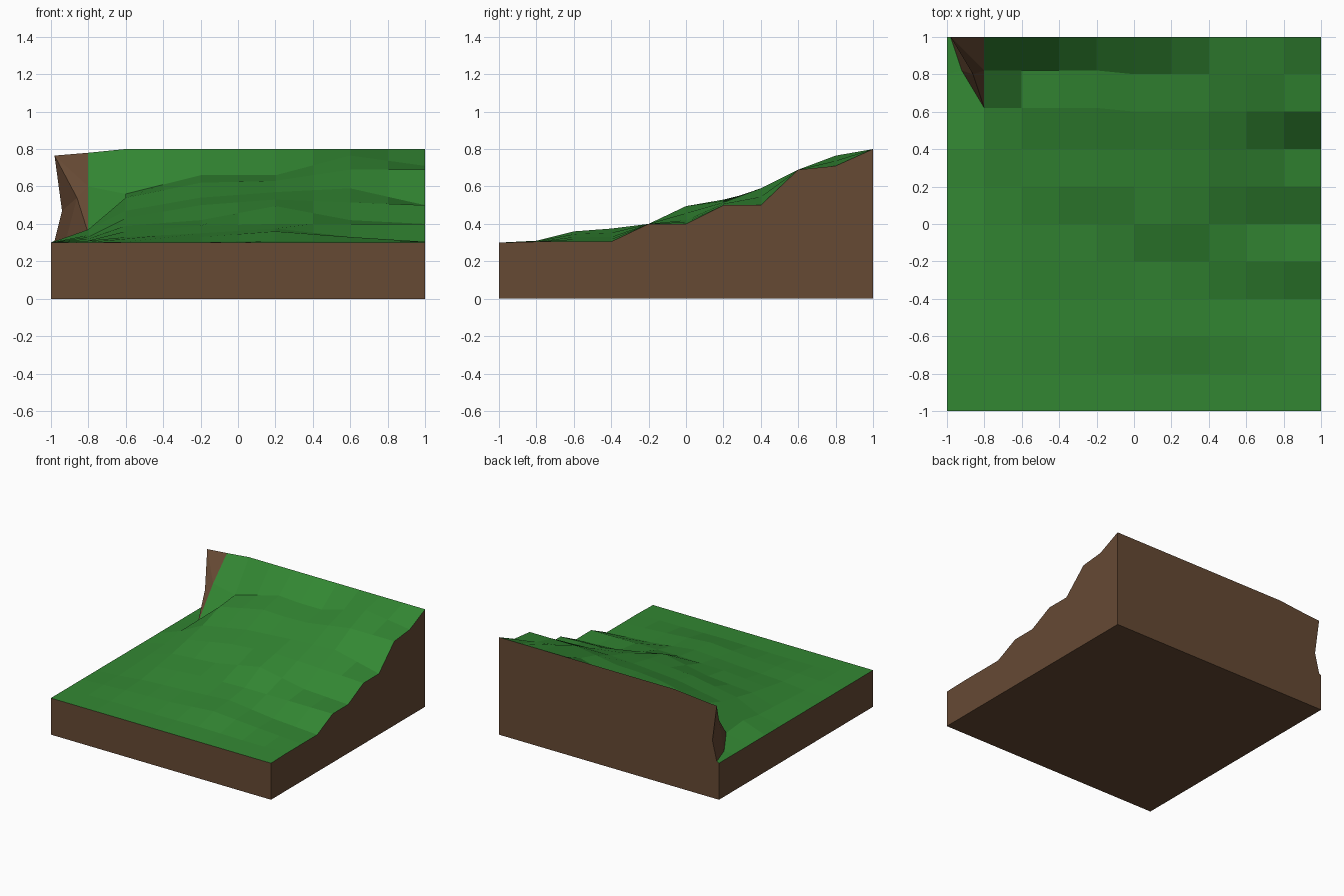
import bpy, bmesh

if "Cube" in bpy.data.objects:
    bpy.data.objects.remove(bpy.data.objects["Cube"])

def material(name, rgb):
    m = bpy.data.materials.new(name)
    m.diffuse_color = (*rgb, 1)
    m.use_nodes = True
    m.node_tree.nodes["Principled BSDF"].inputs["Base Color"].default_value = m.diffuse_color
    return m

green = material("grass green", (0.033, 0.245, 0.033))
brown = material("earth brown", (0.133, 0.067, 0.034))

# Hill height at these x positions, one row per y step from front to back
XS = [-1, -0.8, -0.6, -0.2, 0.2, 0.6, 1]
ROWS = [
    [.30, .300, .30, .30, .30, .300, .30],
    [.30, .303, .305, .305, .31, .305, .305],
    [.30, .31, .32, .33, .36, .33, .305],
    [.30, .31, .33, .35, .375, .33, .305],
    [.30, .32, .36, .39, .40, .40, .40],
    [.30, .33, .39, .42, .495, .42, .40],
    [.30, .34, .43, .50, .53, .515, .50],
    [.30, .37, .47, .54, .57, .59, .50],
    [.30, .35, .54, .62, .63, .69, .69],
    [.30, .60, .56, .66, .66, .765, .71],
    [.30, .78, .80, .80, .80, .80, .80],
]

def point(i, j):
    x, y = -1 + 0.2 * i, -1 + 0.2 * j
    for k in range(len(XS) - 1):
        if x <= XS[k + 1] + 1e-6:
            t = (x - XS[k]) / (XS[k + 1] - XS[k])
            z = ROWS[j][k] * (1 - t) + ROWS[j][k + 1] * t
            break
    if j in (8, 9) and 1 <= i <= 4:      # slightly wavy foot of the steep bank
        y += 0.02
    return (x, y, z)

def build(name, polys, mat):
    bm = bmesh.new()
    for p in polys:
        bm.faces.new([bm.verts.new(v) for v in p])
    bmesh.ops.remove_doubles(bm, verts=bm.verts[:], dist=1e-4)
    me = bpy.data.meshes.new(name)
    bm.to_mesh(me)
    bm.free()
    me.materials.append(mat)
    ob = bpy.data.objects.new(name, me)
    bpy.context.collection.objects.link(ob)

# Cliff key points: foot, overhang and rim
near = point(1, 8)
foot, foot_back = (-0.92, 0.82, 0.31), (-0.98, 1, 0.31)
mid, mid_back = (-0.86, 0.80, 0.54), (-0.94, 1, 0.47)
rim, rim_back, tip = point(1, 9), point(1, 10), (-0.98, 1, 0.765)

# Grass: regular grid, except the corner around the cliff
grass = [[point(i, j), point(i + 1, j), point(i + 1, j + 1), point(i, j + 1)]
         for j in range(10) for i in range(10) if not (i == 0 and j >= 8)]
grass += [[point(0, 8), near, foot, point(0, 9)],
          [point(0, 9), foot, foot_back, point(0, 10)]]
build("grass_slope", grass, green)

# Bare cliff in the back left corner
cliff = [[tip, mid, rim, rim_back][:3], [tip, rim, rim_back],
         [tip, mid_back, mid],
         [mid_back, foot_back, foot, mid],
         [mid, foot, near], [mid, near, rim]]
build("earth_cliff", cliff, brown)

# Earth block: four side walls following the surface edge, and the underside
front = [(-1, -1, 0), (1, -1, 0)] + [point(i, 0) for i in range(10, -1, -1)]
right = [(1, -1, 0), (1, 1, 0)] + [point(10, j) for j in range(10, -1, -1)]
left = [(-1, 1, 0), (-1, -1, 0)] + [point(0, j) for j in range(11)]
back = ([(1, 1, 0), (-1, 1, 0), point(0, 10), foot_back, mid_back, tip]
        + [point(i, 10) for i in range(1, 11)])
under = [(-1, -1, 0), (-1, 1, 0), (1, 1, 0), (1, -1, 0)]
build("earth_block", [front, right, left, back, under], brown)
